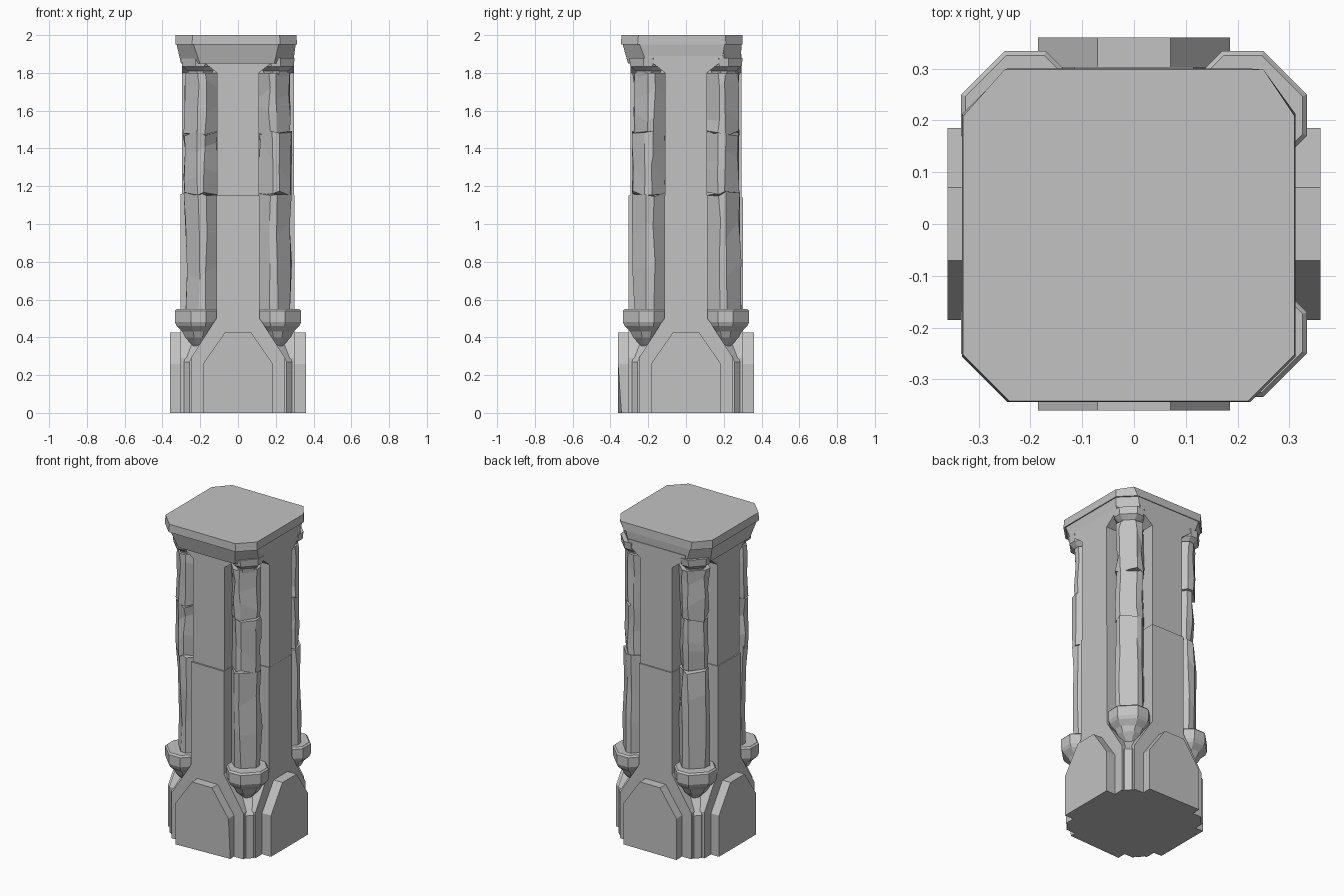
import bpy, bmesh, math, random
from mathutils import Matrix, Vector

random.seed(4)
if "Cube" in bpy.data.objects:
    bpy.data.objects.remove(bpy.data.objects["Cube"])

stone = bpy.data.materials.new("grey_stone")
stone.use_nodes = True
GREY = (0.54, 0.54, 0.54, 1)
stone.diffuse_color = GREY
stone.node_tree.nodes["Principled BSDF"].inputs["Base Color"].default_value = GREY


def loft(name, rings, turn=0):
    """Join matching rings of points into a closed, flat-shaded solid."""
    bm = bmesh.new()
    rows = [[bm.verts.new(p) for p in ring] for ring in rings]
    n = len(rows[0])
    for a, b in zip(rows, rows[1:]):
        for i in range(n):
            j = (i + 1) % n
            bm.faces.new((a[i], a[j], b[j], b[i]))
    bm.faces.new(rows[0][::-1])
    bm.faces.new(rows[-1])
    bm.transform(Matrix.Rotation(turn, 4, 'Z'))
    bmesh.ops.recalc_face_normals(bm, faces=bm.faces)
    mesh = bpy.data.meshes.new(name)
    bm.to_mesh(mesh)
    bm.free()
    mesh.materials.append(stone)
    ob = bpy.data.objects.new(name, mesh)
    bpy.context.collection.objects.link(ob)
    return ob


def octagon(half, cut, z, cx=0, cy=0):
    """Square of the given half width with its corners cut off."""
    k = half - cut
    pts = [(half, -k), (half, k), (k, half), (-k, half),
           (-half, k), (-half, -k), (-k, -half), (k, -half)]
    return [Vector((x + cx, y + cy, z)) for x, y in pts]


def slab(name, outline, front, back, turn):
    """Plate with a mirrored (x, z) outline, facing -y before turning."""
    pts = outline + [(-x, z) for x, z in reversed(outline)]
    return loft(name, [[(x, -d, z) for x, z in pts] for d in (front, back)], turn)


# Core of the shaft and the foot
loft("shaft_core", [octagon(0.2, 0.05, z) for z in (0.2, 1.9)])
loft("foot_core", [octagon(0.287, 0.03, 0), octagon(0.287, 0.03, 0.27),
                   octagon(0.22, 0.05, 0.42)])

# Four sides: foot panel, splayed lower shaft and flared upper shaft
SIDES = (("front", 1.15, 0.304, 0.293), ("left", 1.15, 0.298, 0.297),
         ("back", 1.14, 0.303, 0.295), ("right", 1.16, 0.304, 0.296))
for i, (side, crack, low_depth, high_depth) in enumerate(SIDES):
    turn = i * math.pi / 2
    panel = slab("foot_panel_" + side,
                 [(0.185, 0), (0.185, 0.26), (0.07, 0.425)], 0.36, 0.2, turn)
    slab("shaft_lower_" + side,
         [(0.25, 0), (0.25, 0.29), (0.115, 0.5), (0.115, crack)],
         low_depth, 0.12, turn)
    slab("shaft_upper_" + side,
         [(0.11, crack), (0.11, 1.8), (0.2, 1.87), (0.2, 1.9)],
         high_depth, 0.12, turn)
    if side == "front":
        # Chipped lower corner
        for v in panel.data.vertices:
            if v.co.x > 0.1 and v.co.y < -0.3 and v.co.z < 0.1:
                v.co.y += 0.018

# Four corners: socket ring, broken colonnette and small corbel
BREAKS = (0.53, 1.16, 1.48, 1.8)
for sx, sy, corner in ((1, -1, "front_left"), (1, 1, "back_left"),
                       (-1, 1, "back_right"), (-1, -1, "front_right")):
    def ring(half, z, out, cut):
        return octagon(half, half * cut, z, sx * out, sy * out)

    loft("socket_" + corner,
         [ring(half, z, 0.21, 0.68) for half, z in
          ((0.015, 0.34), (0.07, 0.4), (0.085, 0.43), (0.115, 0.46),
           (0.124, 0.48), (0.124, 0.54), (0.115, 0.55))])
    for s, (low, high) in enumerate(zip(BREAKS, BREAKS[1:])):
        out = 0.192 + random.uniform(-0.006, 0.006)
        half = (0.092, 0.086, 0.09)[s]
        rings = []
        for t in (0, 0.35, 0.7, 1):
            r = ring(half + random.uniform(-0.006, 0.004),
                     low + (high - low) * t, out, 0.78)
            for p in r:
                p += Vector([random.uniform(-0.006, 0.006) for _ in range(2)] + [0])
                if 0 < t < 1:
                    p.z += random.uniform(-0.06, 0.06)
                elif 0.6 < p.z < 1.7:
                    p.z += random.uniform(-0.015, 0.015)
            rings.append(r)
        loft("colonnette_%s_%d" % (corner, s + 1), rings)
    loft("corbel_" + corner,
         [ring(half, z, 0.2, 0.75) for half, z in
          ((0.06, 1.78), (0.065, 1.81), (0.095, 1.835), (0.1, 1.88))])

# Capital with an uneven, worn top slab
loft("capital", [octagon(0.297, 0.1, 1.85, -0.005, -0.01),
                 octagon(0.315, 0.09, 1.95, -0.01, -0.02)])
slab_low = octagon(0.322, 0.088, 1.95, -0.01, -0.022)
slab_top = octagon(0.32, 0.09, 2.0, -0.01, -0.022)
slab_top[2].x += 0.03
slab_top[3].x -= 0.01
loft("capital_slab", [slab_low, slab_top])
